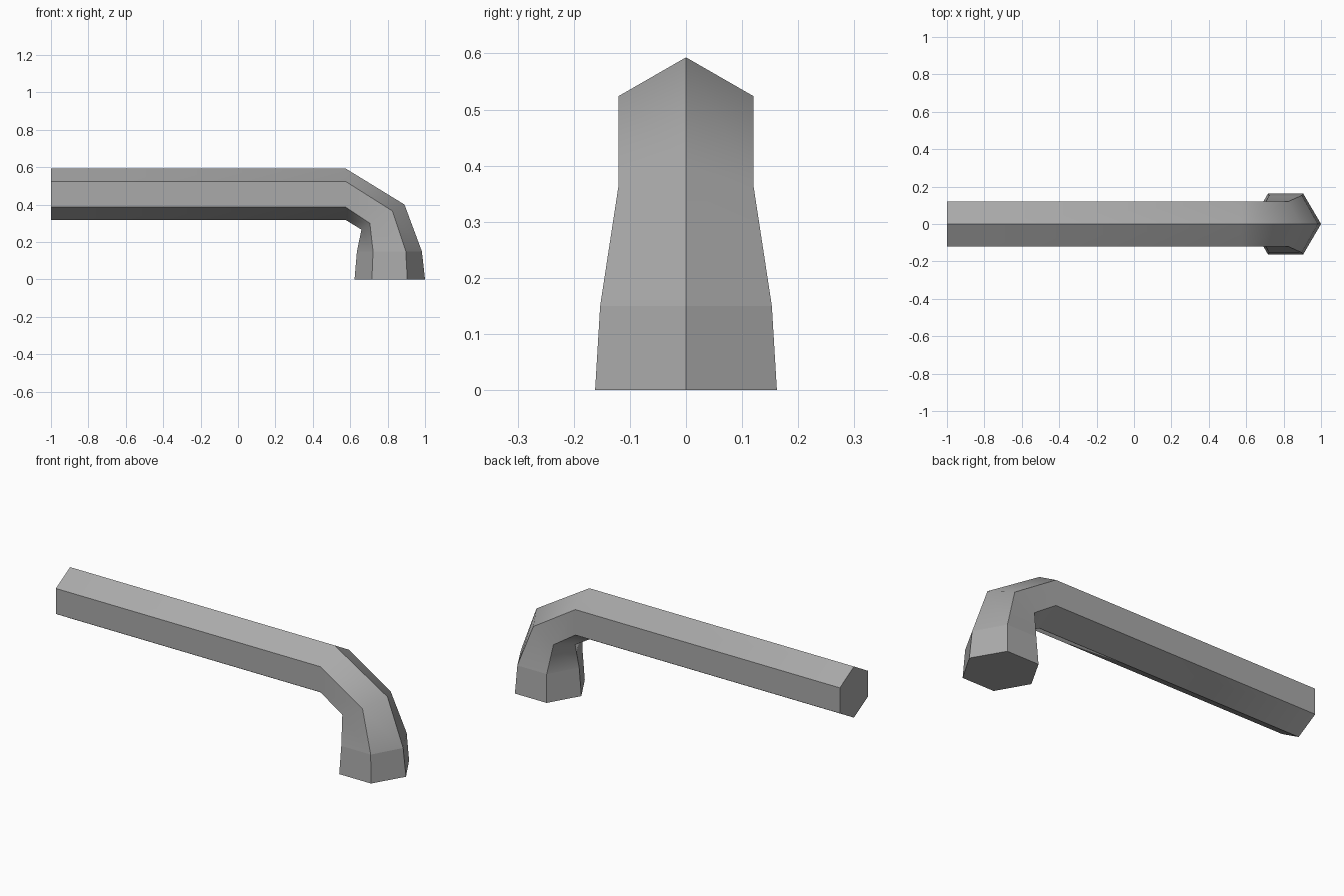
import bpy
import bmesh

cube = bpy.data.objects.get("Cube")
if cube:
    bpy.data.objects.remove(cube, do_unlink=True)

# Plain metal colour
GREY = (0.4, 0.4, 0.4, 1.0)
metal = bpy.data.materials.new("grey_metal")
metal.use_nodes = True
metal.diffuse_color = GREY
metal.node_tree.nodes["Principled BSDF"].inputs["Base Color"].default_value = GREY

# Hexagonal sections along the bar: half width, then (x, z) of the
# outer ridge, outer side, inner side and inner ridge
SECTIONS = [
    (0.12, (-1.0, 0.593), (-1.0, 0.524), (-1.0, 0.387), (-1.0, 0.318)),
    (0.12, (0.575, 0.593), (0.575, 0.524), (0.575, 0.387), (0.575, 0.318)),
    (0.12, (0.89, 0.4), (0.825, 0.366), (0.705, 0.3), (0.66, 0.266)),
    (0.153, (0.983, 0.15), (0.897, 0.15), (0.722, 0.15), (0.636, 0.15)),
    (0.162, (1.0, 0.0), (0.905, 0.0), (0.716, 0.0), (0.623, 0.0)),
]


def add_ring(bm, half, outer, side_out, side_in, inner):
    """One mirrored hexagonal cross-section."""
    points = [(outer, 0), (side_out, half), (side_in, half),
              (inner, 0), (side_in, -half), (side_out, -half)]
    return [bm.verts.new((x, y, z)) for (x, z), y in points]


bm = bmesh.new()
rings = [add_ring(bm, *section) for section in SECTIONS]

# Sides: smooth along the bend, flat on the foot
for index, (a, b) in enumerate(zip(rings, rings[1:])):
    for i in range(6):
        j = (i + 1) % 6
        face = bm.faces.new((a[i], a[j], b[j], b[i]))
        face.smooth = index < len(rings) - 2

# End caps
bm.faces.new(rings[0])
bm.faces.new(rings[-1])

# Crisp lengthwise ridges
for a, b in zip(rings, rings[1:]):
    for va, vb in zip(a, b):
        bm.edges.get((va, vb)).smooth = False

bmesh.ops.recalc_face_normals(bm, faces=bm.faces)
mesh = bpy.data.meshes.new("bent_hex_bar")
bm.to_mesh(mesh)
bm.free()
mesh.materials.append(metal)
bpy.context.collection.objects.link(bpy.data.objects.new("bent_hex_bar", mesh))
